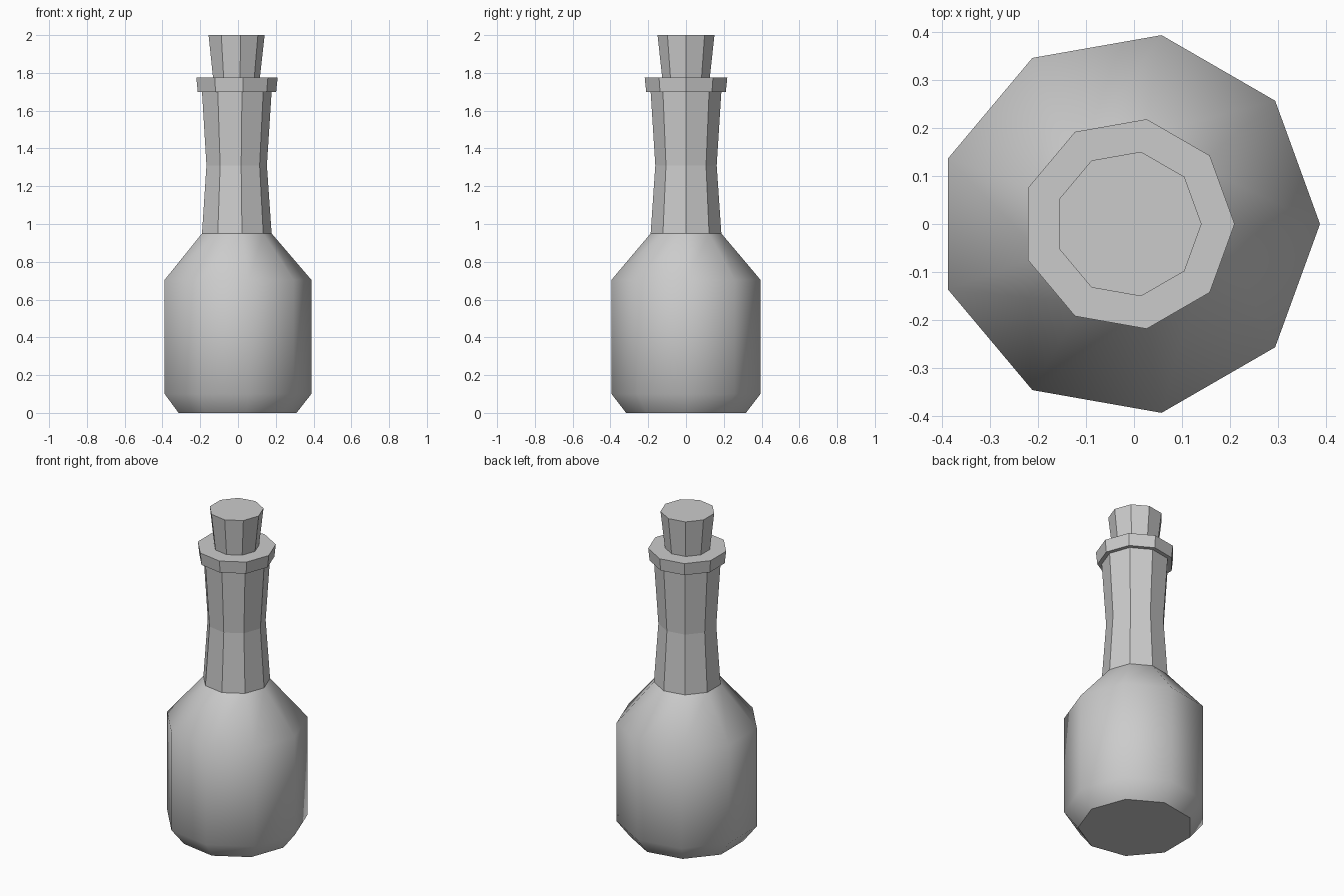
import bpy, bmesh
from math import cos, sin, tau

if "Cube" in bpy.data.objects:
    bpy.data.objects.remove(bpy.data.objects["Cube"])

SIDES = 9
CX = -0.012  # nonagon offset so the width is centred on x = 0


def lathe(name, profile, smooth=False, cap_bottom=False, cap_top=False):
    """Nine-sided turned part from (radius, z) pairs, listed bottom to top."""
    bm = bmesh.new()
    rings = [[bm.verts.new((CX + r * cos(tau * i / SIDES), r * sin(tau * i / SIDES), z))
              for i in range(SIDES)] for r, z in profile]
    for a, b in zip(rings, rings[1:]):
        for i in range(SIDES):
            j = (i + 1) % SIDES
            bm.faces.new((a[i], a[j], b[j], b[i])).smooth = smooth
    if cap_bottom:
        bm.faces.new(rings[0][::-1])
    if cap_top:
        bm.faces.new(rings[-1])
    # keep the rim between smooth sides and flat cap crisp
    for e in bm.edges:
        if len(e.link_faces) == 2 and e.link_faces[0].smooth != e.link_faces[1].smooth:
            e.smooth = False
    mesh = bpy.data.meshes.new(name)
    bm.to_mesh(mesh)
    bm.free()
    obj = bpy.data.objects.new(name, mesh)
    bpy.context.collection.objects.link(obj)
    return obj


# Rounded bottle body with sloping shoulder
lathe("body", [(0.322, 0), (0.4, 0.1), (0.4, 0.705), (0.19, 0.95)],
      smooth=True, cap_bottom=True)
# Faceted, waisted neck
lathe("neck", [(0.19, 0.95), (0.165, 1.31), (0.19, 1.70)])
# Lip around the mouth, running in to the stopper
lathe("lip", [(0.19, 1.70), (0.214, 1.70), (0.222, 1.775), (0.128, 1.775)])
# Tapered stopper
lathe("stopper", [(0.128, 1.775), (0.153, 2.0)], cap_top=True)
